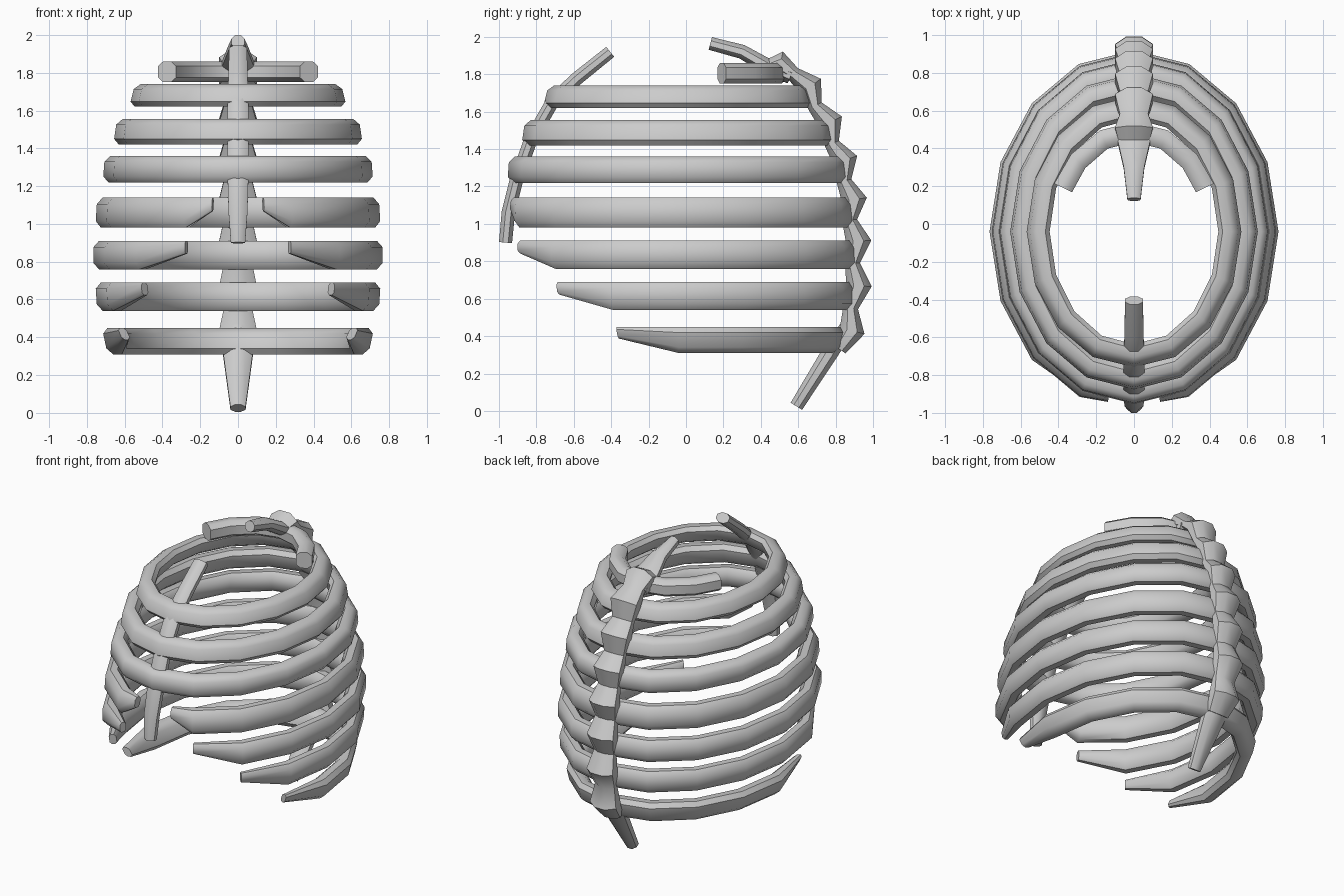
import bpy, bmesh
from math import sin, cos, pi, radians, hypot

if "Cube" in bpy.data.objects:
    bpy.data.objects.remove(bpy.data.objects["Cube"])


def loft(name, rings, closed=False):
    """Skin a list of equal-length vertex rings into one smooth-shaded tube."""
    bm = bmesh.new()
    loops = [[bm.verts.new(p) for p in r] for r in rings]
    n, k = len(loops), len(loops[0])
    for i in range(n if closed else n - 1):
        a, b = loops[i], loops[(i + 1) % n]
        for j in range(k):
            bm.faces.new((a[j], a[(j + 1) % k], b[(j + 1) % k], b[j]))
    if not closed:
        bm.faces.new(loops[0])
        bm.faces.new(loops[-1])
    bmesh.ops.recalc_face_normals(bm, faces=bm.faces)
    me = bpy.data.meshes.new(name)
    bm.to_mesh(me)
    bm.free()
    ob = bpy.data.objects.new(name, me)
    bpy.context.collection.objects.link(ob)
    bpy.ops.object.select_all(action='DESELECT')
    ob.select_set(True)
    bpy.context.view_layer.objects.active = ob
    bpy.ops.object.shade_smooth_by_angle(angle=radians(45))
    return ob


def bar(name, path, sides=8):
    """Tube in the middle plane; path points are (y, z, half width, half depth)."""
    rings = []
    for i, (y, z, w, d) in enumerate(path):
        p, q = path[max(i - 1, 0)], path[min(i + 1, len(path) - 1)]
        ty, tz = q[0] - p[0], q[1] - p[1]
        s = hypot(ty, tz)
        ny, nz = -tz / s, ty / s
        ring = []
        for j in range(sides):
            a = 2 * pi * (j + 0.5) / sides
            u, v = w * cos(a) / cos(pi / sides), d * sin(a) / cos(pi / sides)
            ring.append((u, y + ny * v, z + nz * v))
        rings.append(ring)
    return loft(name, rings)


# Rib cross-section: (inward fraction, height from -0.5 to 0.5)
SECTION = [(0, -.28), (0, .28), (.28, .5), (.72, .5), (1, .28), (1, -.28), (.72, -.5), (.28, -.5)]
CY = -0.04


def rib(name, z0, z1, rx, ry, lean, tip=None, taper=True):
    """Oval rib; tip is the angle below the side where an open rib ends."""
    if tip is None:
        angles = [22.5 * i for i in range(16)]
    else:
        half = [90 - 22.5 * i for i in range(9) if 90 - 22.5 * i > -tip + 3] + [-tip]
        angles = half[::-1] + [180 - a for a in half[1:]]
    rings = []
    for i, a in enumerate(angles):
        c, s = cos(radians(a)), sin(radians(a))
        end = taper and tip is not None and i in (0, len(angles) - 1)
        k = 0.45 if end else 1.0
        h = (z1 - z0) * k
        zc = z1 - h / 2
        thick = 0.105
        ring = []
        for u, v in SECTION:
            inset = thick * (0.5 + (u - 0.5) * k) - lean * v
            ring.append(((rx - inset) * c, CY + (ry - inset) * s, zc + v * h))
        rings.append(ring)
    return loft(name, rings, closed=tip is None)


# Ribs, top to bottom
rib("rib_1_stub", 1.75, 1.86, .47, .58, 0, -26, taper=False)
rib("rib_2", 1.62, 1.74, .56, .71, -.03)
rib("rib_3", 1.42, 1.555, .65, .83, -.02)
rib("rib_4", 1.22, 1.36, .71, .91, -.01)
rib("rib_5", .98, 1.14, .75, .945, -.01, 79)
rib("rib_6", .76, .91, .765, .96, 0, 67.5)
rib("rib_7", .54, .69, .75, .95, .01, 45)
rib("rib_8", .31, .45, .705, .89, .03, 22.5)

# Spine: narrow joints with a swollen vertebra between each pair
joints = [(.42, 1.83), (.575, 1.80), (.69, 1.63), (.78, 1.43), (.845, 1.23),
          (.875, 1.02), (.89, .79), (.88, .55), (.82, .33)]
spine = []
for (y0, z0), (y1, z1) in zip(joints, joints[1:]):
    s = hypot(y1 - y0, z1 - z0)
    oy, oz = (z0 - z1) / s * .04, (y1 - y0) / s * .04
    spine.append((y0, z0, .075, .04))
    spine.append(((y0 + y1) / 2 + oy, (z0 + z1) / 2 + oz, .10, .068))
spine.append((*joints[-1], .075, .04))
bar("spine", spine)

# Neck prong and tail
bar("neck_prong", [(.13, 1.965, .035, .035), (.30, 1.92, .055, .038),
                   (.43, 1.845, .085, .042), (.56, 1.79, .085, .042)])
bar("tail", [(.87, .46, .05, .04), (.775, .32, .08, .045), (.59, .025, .04, .036)])

# Breastbone
bar("breastbone", [(-.405, 1.92, .048, .034), (-.58, 1.78, .05, .036), (-.71, 1.66, .055, .036),
                   (-.83, 1.45, .055, .036), (-.905, 1.24, .055, .036),
                   (-.95, 1.06, .05, .036), (-.965, .9, .038, .035)])
